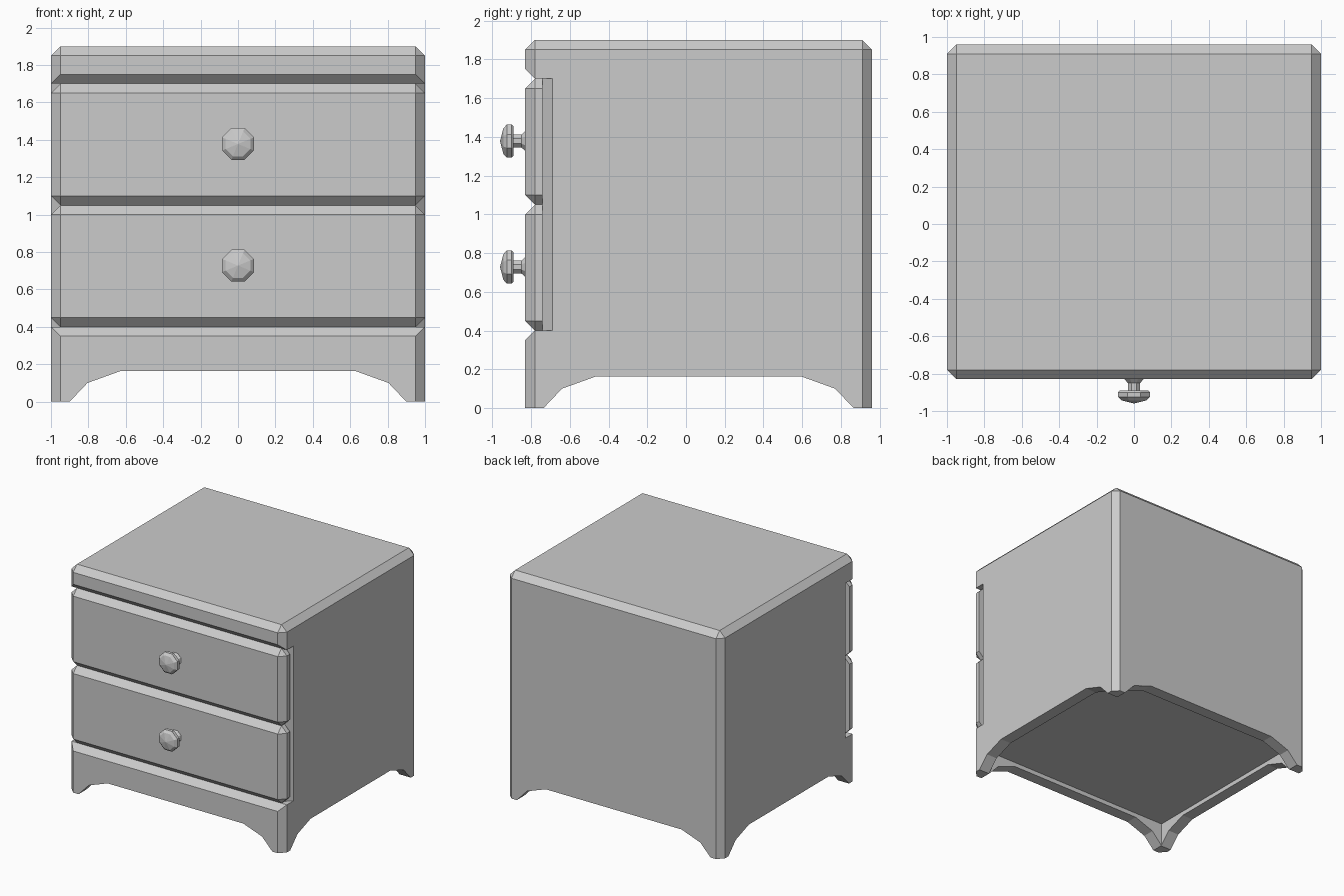
import bpy, bmesh, math
from mathutils import Vector

if "Cube" in bpy.data.objects:
    bpy.data.objects.remove(bpy.data.objects["Cube"])

FRONT, BACK, BEVEL = -0.83, 0.96, 0.05


def finish(bm, name):
    bmesh.ops.recalc_face_normals(bm, faces=bm.faces)
    mesh = bpy.data.meshes.new(name)
    bm.to_mesh(mesh)
    bm.free()
    obj = bpy.data.objects.new(name, mesh)
    bpy.context.collection.objects.link(obj)
    return obj


def chamfered_box(name, lo, hi, keep_sharp):
    """Box with every edge chamfered except those for which keep_sharp(vertex) holds at both ends."""
    bm = bmesh.new()
    bmesh.ops.create_cube(bm, size=1)
    lo, hi = Vector(lo), Vector(hi)
    for v in bm.verts:
        v.co = Vector(lo[i] + (v.co[i] + 0.5) * (hi[i] - lo[i]) for i in range(3))
    edges = [e for e in bm.edges if not all(keep_sharp(v.co) for v in e.verts)]
    if BEVEL:
        bmesh.ops.bevel(bm, geom=edges, offset=BEVEL, segments=1, affect='EDGES')
    return finish(bm, name)


def prism(name, outline, axis, start, end):
    """Extrude a 2D outline along the axis (0=x, 1=y, 2=z)."""
    bm = bmesh.new()
    verts = []
    for point in outline:
        co = list(point)
        co.insert(axis, start)
        verts.append(bm.verts.new(co))
    face = bm.faces.new(verts)
    ext = bmesh.ops.extrude_face_region(bm, geom=[face])
    shift = Vector((0, 0, 0))
    shift[axis] = end - start
    bmesh.ops.translate(bm, vec=shift, verts=[g for g in ext['geom'] if isinstance(g, bmesh.types.BMVert)])
    return finish(bm, name)


def cut(target, cutter):
    mod = target.modifiers.new("cut", 'BOOLEAN')
    mod.operation, mod.solver, mod.object = 'DIFFERENCE', 'EXACT', cutter
    bpy.context.view_layer.objects.active = target
    bpy.ops.object.modifier_apply(modifier=mod.name)
    bpy.data.objects.remove(cutter, do_unlink=True)


def arch(centre, half):
    """Stepped arch outline between two feet."""
    side = [(half, -0.1), (half, 0), (half - 0.095, 0.10), (half - 0.27, 0.163)]
    return [(centre + u, z) for u, z in side] + [(centre - u, z) for u, z in reversed(side)]


# Cabinet body
body = chamfered_box("cabinet_body", (-1, FRONT, 0), (1, BACK, 1.9), lambda c: c.z < 0.01)

# Drawer recess: sloped lips above and below, then the opening with chamfered core edges
cut(body, prism("lip_cutter", [(-0.78, 0.4), (-0.88, 0.3), (-0.88, 1.8), (-0.78, 1.7)], 0, -1.2, 1.2))
half_recess = [(1.1, -1), (1.1, -0.69), (1, -0.69), (0.95, -0.74)]
recess = half_recess + [(-x, y) for x, y in reversed(half_recess)]
cut(body, prism("recess_cutter", recess, 2, 0.4, 1.7))

# Hollow underside and arched aprons
inner = [(-0.9, FRONT + 0.1), (0.9, FRONT + 0.1), (0.9, BACK - 0.1), (-0.9, BACK - 0.1)]
cut(body, prism("underside_cutter", inner, 2, -0.1, 0.2))
cut(body, prism("front_arch_cutter", arch(0, 0.9), 1, -1.2, 1.2))
cut(body, prism("side_arch_cutter", arch((FRONT + BACK) / 2, 0.8), 0, -1.2, 1.2))

# Knob profile: (radius across flats, y)
KNOB = [(0.055, -0.825), (0.033, -0.85), (0.033, -0.89), (0.075, -0.89),
        (0.085, -0.90), (0.085, -0.925), (0.066, -0.943)]


def knob(name, z):
    bm = bmesh.new()
    rings = []
    for r, y in KNOB:
        r /= math.cos(math.pi / 8)
        angles = [math.pi / 8 + i * math.pi / 4 for i in range(8)]
        rings.append([bm.verts.new((r * math.cos(a), y, z + r * math.sin(a))) for a in angles])
    tip = bm.verts.new((0, -0.96, z))
    for i in range(8):
        j = (i + 1) % 8
        for a, b in zip(rings, rings[1:]):
            bm.faces.new((a[i], a[j], b[j], b[i]))
        bm.faces.new((rings[-1][i], rings[-1][j], tip))
    bm.faces.new(rings[0])
    return finish(bm, name)


# Drawers with knobs
for label, z in (("lower", 0.4), ("upper", 1.05)):
    chamfered_box(label + "_drawer", (-1, FRONT, z), (1, -0.74, z + 0.65), lambda c: c.y > -0.75)
    knob(label + "_knob", z + 0.328)
